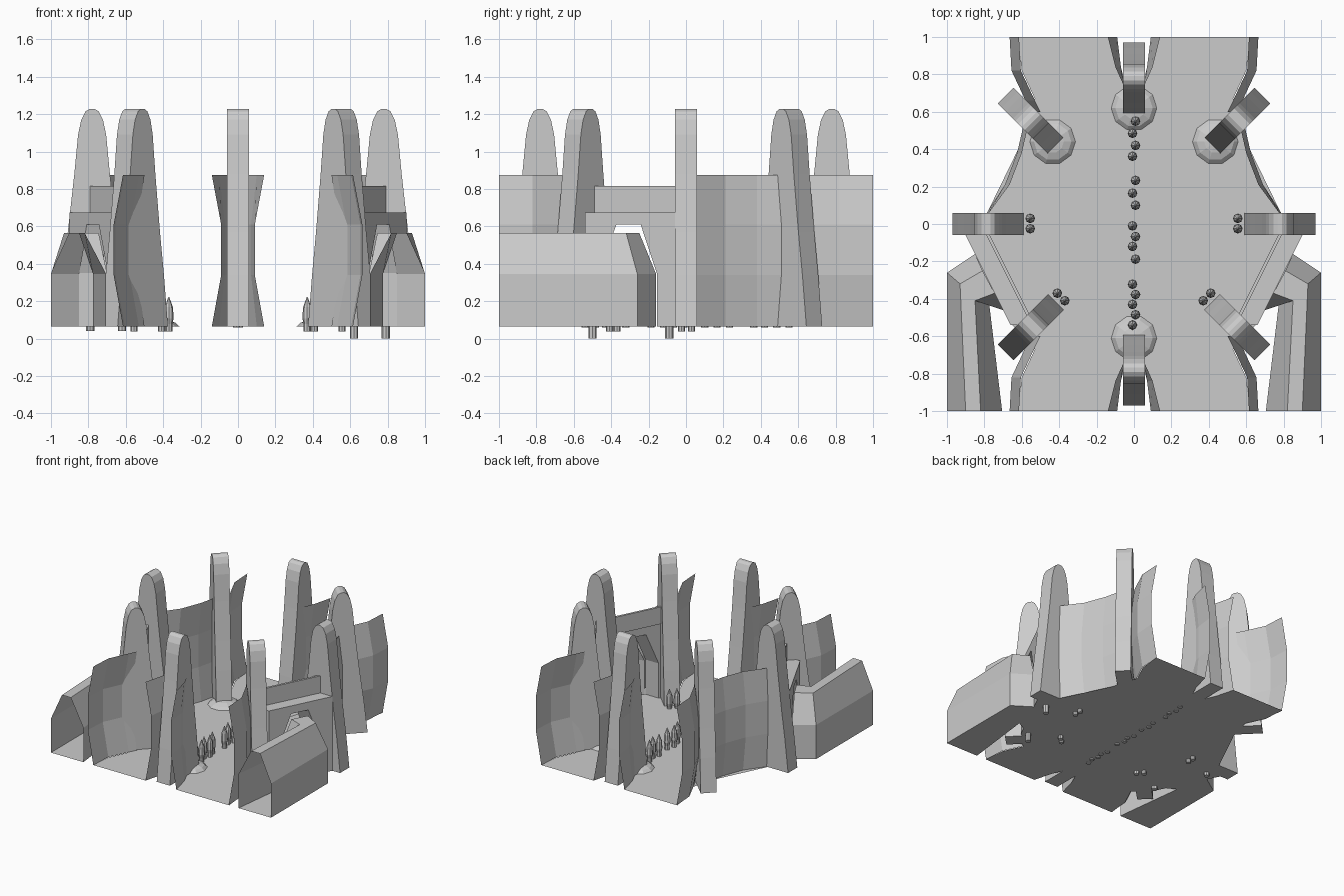
import bpy, bmesh, math
from mathutils import Vector, Matrix

if "Cube" in bpy.data.objects:
    bpy.data.objects.remove(bpy.data.objects["Cube"])

BASE = 0.065


def finish(name, bm, closed=True):
    if closed:
        bmesh.ops.recalc_face_normals(bm, faces=bm.faces)
    me = bpy.data.meshes.new(name)
    bm.to_mesh(me)
    bm.free()
    ob = bpy.data.objects.new(name, me)
    bpy.context.collection.objects.link(ob)
    return ob


def prism(name, pts, vec):
    """Extrude a 3D polygon along a vector."""
    bm = bmesh.new()
    f = bm.faces.new([bm.verts.new(p) for p in pts])
    r = bmesh.ops.extrude_face_region(bm, geom=[f], use_keep_orig=True)
    bmesh.ops.translate(bm, vec=vec, verts=[v for v in r["geom"] if isinstance(v, bmesh.types.BMVert)])
    return finish(name, bm)


def loft(name, rows):
    """Open sheet through rows of points."""
    bm = bmesh.new()
    vs = [[bm.verts.new(p) for p in r] for r in rows]
    for a, b in zip(vs, vs[1:]):
        for i in range(len(a) - 1):
            bm.faces.new((a[i], a[i + 1], b[i + 1], b[i]))
    return finish(name, bm)


def lathe(name, prof, loc, sides=8):
    """Turned shape, capped at the bottom."""
    bm = bmesh.new()
    rings = [[bm.verts.new((loc[0] + r * math.cos(2 * math.pi * k / sides),
                            loc[1] + r * math.sin(2 * math.pi * k / sides), z))
              for k in range(sides)] for r, z in prof]
    for a, b in zip(rings, rings[1:]):
        for k in range(sides):
            j = (k + 1) % sides
            bm.faces.new((a[k], a[j], b[j], b[k]))
    bm.faces.new(rings[0])
    bm.faces.new(rings[-1])
    return finish(name, bm)


# Floor sheet: right half outline, mirrored to the left
half = [(0.06, 0.76), (0.10, 0.85), (0.14, 1), (0.62, 1), (0.60, 0.82), (0.53, 0.67),
        (0.59, 0.46), (0.79, 0.05), (0.9, -0.06), (0.67, -0.52), (0.53, -0.67),
        (0.60, -0.82), (0.62, -1), (0.14, -1), (0.10, -0.85), (0.06, -0.76)]
outline = half + [(-x, y) for x, y in reversed(half)]
bm = bmesh.new()
face = bm.faces.new([bm.verts.new((x, y, BASE)) for x, y in outline])
finish("floor", bm, False)

# Eight tapered pillars in a ring
side = [(0.19, BASE), (0.16, 0.34), (0.13, 0.57), (0.095, 0.88), (0.075, 1.09),
        (0.058, 1.17), (0.035, 1.215), (0.012, 1.228)]
prof = side + [(-w, z) for w, z in reversed(side)]
for k in range(8):
    ob = prism("pillar", [(0.78 + w, -0.06, z) for w, z in prof], (0, 0.12, 0))
    ob.data.transform(Matrix.Rotation(k * math.pi / 4, 4, "Z"))

# Bowed wall sheets: path points are (x, y, sideways bulge)
levels = [(0, BASE), (1, 0.34), (1, 0.61), (0, 0.875)]


def bowed_wall(name, path, sx, sy):
    loft(name, [[(sx * (x + b * t), sy * y, z) for t, z in levels] for x, y, b in path])


for sx in (1, -1):
    for sy in (1, -1):
        bowed_wall("outer_passage_wall",
                   [(0.615, 1, 0.05), (0.605, 0.82, 0.05), (0.53, 0.66, 0.05), (0.50, 0.60, 0.04)], sx, sy)
        bowed_wall("inner_passage_wall",
                   [(0.14, 1, -0.05), (0.10, 0.84, -0.03), (0.055, 0.74, -0.01)], sx, sy)
    bowed_wall("rear_side_wall",
               [(0.57, 0.51, 0.025), (0.60, 0.38, 0.025), (0.665, 0.21, 0.025), (0.79, 0.04, 0.01)], sx, 1)

    # Arched doorway block between two pillars
    A, B = Vector((0.9, -0.06, 0)), Vector((0.66, -0.54, 0))

    def on_wall(t, z):
        p = A.lerp(B, t)
        return (sx * p.x, p.y, z)
    arch = [(0, BASE), (0, 0.675), (1, 0.675), (1, BASE), (0.85, BASE), (0.85, 0.35),
            (0.65, 0.61), (0.38, 0.61), (0.2, 0.35), (0.2, BASE)]
    prism("door_arch", [on_wall(t, z) for t, z in arch], (-0.12 * sx, 0, 0))
    top = [(0, 0.675), (0, 0.815), (1, 0.815), (1, 0.675)]
    ob = prism("door_upper_wall", [on_wall(t, z) for t, z in top], (-0.02 * sx, 0, 0))
    ob.data.transform(Matrix.Translation((-0.11 * sx, 0, 0)))

    # Covered side passage bending into the doorway
    zs = (BASE, 0.345, 0.565, 0.565, 0.345, BASE)
    sections = [
        [(1, -1), (1, -1), (0.9, -1), (0.82, -1), (0.705, -1), (0.705, -1)],
        [(1, -0.26), (1, -0.26), (0.93, -0.32), (0.85, -0.41), (0.775, -0.42), (0.775, -0.42)],
        [(0.85, -0.16), (0.85, -0.16), (0.81, -0.25), (0.745, -0.37), (0.70, -0.46), (0.70, -0.46)]]
    loft("side_passage", [[(sx * x, y, z) for (x, y), z in zip(s, zs)] for s in sections])
    loft("side_passage_floor", [[(sx * s[i][0], s[i][1], BASE) for i in (0, 5)] for s in sections])

    # Pegs under the doorway posts
    for x, y in ((0.79, -0.09), (0.62, -0.5)):
        lathe("post_peg", [(0.022, 0.0 if sx > 0 else 0.04), (0.022, 0.10)], (sx * x, y))

# Spikes: centre row, then pairs at the pillar feet
spike = [(0.019, 0), (0.019, 0.04), (0.026, 0.07), (0.022, 0.13), (0.002, 0.185)]
row = [0.55, 0.485, 0.42, 0.362, 0.233, 0.165, 0.1, -0.01, -0.067, -0.12,
       -0.188, -0.322, -0.377, -0.43, -0.485, -0.54]
for i, y in enumerate(row):
    lathe("row_spike", [(r, z + 0.058) for r, z in spike], (0.008 * (-1) ** i, y))
for sx in (1, -1):
    for x, y in ((0.555, 0.03), (0.555, -0.025), (0.41, -0.37), (0.37, -0.41)):
        lathe("foot_spike", [(r, z + 0.038) for r, z in spike], (sx * x, y))

# Low mounds at four pillar feet
for x, y in ((0, 0.62), (0, -0.61), (0.435, 0.44), (-0.435, 0.44)):
    lathe("mound", [(0.122, BASE), (0.10, 0.085), (0.06, 0.10), (0.01, 0.108)], (x, y), 10)
